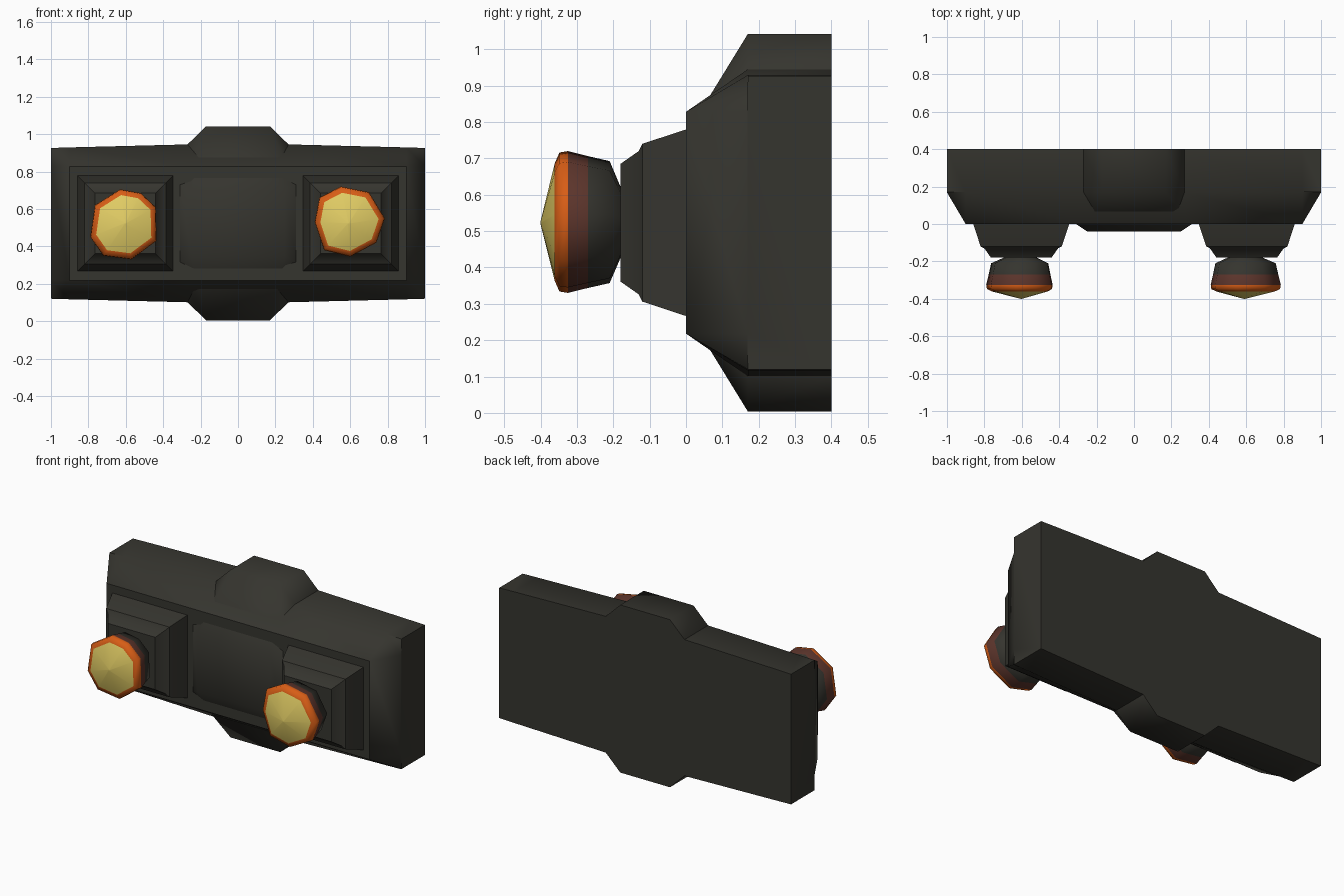
import bpy, bmesh, math

if "Cube" in bpy.data.objects:
    bpy.data.objects.remove(bpy.data.objects["Cube"])

CZ = 0.523  # height of the horizontal symmetry line


def material(name, rgb):
    m = bpy.data.materials.new(name)
    m.diffuse_color = (*rgb, 1)
    m.use_nodes = True
    m.node_tree.nodes["Principled BSDF"].inputs["Base Color"].default_value = m.diffuse_color
    return m


DARK = material("dark_metal", (0.036, 0.035, 0.028))
BROWN = material("scorched_brown", (0.11, 0.036, 0.025))
ORANGE = material("orange_rim", (0.68, 0.11, 0.008))
YELLOW = material("yellow_glow", (0.76, 0.61, 0.13))


def loft(name, rings, mats, ring_mat=None, angle=50):
    """Skin a list of equal-length rings, cap both ends."""
    bm = bmesh.new()
    loops = [[bm.verts.new(p) for p in r] for r in rings]
    n = len(rings[0])
    for k in range(len(loops) - 1):
        for i in range(n):
            j = (i + 1) % n
            f = bm.faces.new((loops[k][i], loops[k][j], loops[k + 1][j], loops[k + 1][i]))
            if ring_mat:
                f.material_index = ring_mat[k]
    bm.faces.new(loops[0])
    f = bm.faces.new(loops[-1])
    if ring_mat:
        f.material_index = ring_mat[-1]
    bmesh.ops.remove_doubles(bm, verts=bm.verts, dist=1e-5)
    bmesh.ops.recalc_face_normals(bm, faces=bm.faces)
    me = bpy.data.meshes.new(name)
    bm.to_mesh(me)
    bm.free()
    for m in mats:
        me.materials.append(m)
    ob = bpy.data.objects.new(name, me)
    bpy.context.collection.objects.link(ob)
    bpy.ops.object.select_all(action='DESELECT')
    ob.select_set(True)
    bpy.context.view_layer.objects.active = ob
    bpy.ops.object.shade_smooth_by_angle(angle=math.radians(angle))
    return ob


def mirrored(points):
    """Close an upper half profile of (x, y, z) by mirroring it in z."""
    return points + [(x, y, 2 * CZ - z) for x, y, z in reversed(points)]


# Horizontal bar with bevelled ends
def bar_ring(x, front, top):
    return mirrored([(x, 0.4, top), (x, 0.17, top), (x, front, 0.828)])


loft("bar", [bar_ring(-1, 0.169, 0.926), bar_ring(-0.9, 0, 0.929), bar_ring(-0.27, 0, 0.945),
             bar_ring(0.27, 0, 0.945), bar_ring(0.9, 0, 0.929), bar_ring(1, 0.169, 0.926)], [DARK])


# Raised centre band with sloped shoulders
def band_ring(side, raised):
    if raised:
        pts = [(0.17, 0.4, 1.042), (0.17, 0.17, 1.042), (0.25, -0.04, 0.70)]
    else:
        pts = [(0.27, 0.4, 0.945), (0.27, 0.17, 0.945), (0.31, 0, 0.73)]
    return mirrored([(side * x, y, z) for x, y, z in pts])


loft("centre_band", [band_ring(-1, False), band_ring(-1, True),
                     band_ring(1, True), band_ring(1, False)], [DARK])

# Stepped lamp mounts
for side, label in ((-1, "left"), (1, "right")):
    rings = [[(side * 0.603 + a * h, y, CZ + b * h)
              for a, b in ((-1, -1), (1, -1), (1, 1), (-1, 1))]
             for y, h in ((0.02, 0.26), (-0.005, 0.255), (-0.12, 0.217), (-0.13, 0.197), (-0.18, 0.162))]
    loft(label + "_lamp_mount", rings, [DARK], angle=30)

# Irregular eight-sided lamps: front outline (x, z), scaled along y
outlines = {
    "left": [(-.63, .705), (-.52, .685), (-.44, .61), (-.435, .43), (-.57, .33), (-.72, .35), (-.79, .45), (-.765, .62)],
    "right": [(.55, .72), (.70, .69), (.785, .55), (.74, .42), (.60, .345), (.46, .38), (.41, .53), (.435, .66)],
}
sections = [(-0.17, 0.48), (-0.18, 0.50), (-0.21, 0.86), (-0.27, 0.93), (-0.325, 1.0),
            (-0.348, 0.98), (-0.361, 0.83), (-0.4, 0.0)]
for label, outline in outlines.items():
    cx = -0.603 if label == "left" else 0.59
    rings = [[(cx + (x - cx) * s, y, CZ + (z - CZ) * s) for x, z in outline] for y, s in sections[:-1]]
    rings.append([(cx + (x - cx) * 0.02, -0.4, CZ + (z - CZ) * 0.02) for x, z in outline])
    loft(label + "_lamp", rings, [DARK, BROWN, ORANGE, YELLOW], [0, 0, 0, 1, 2, 2, 3, 3], angle=60)
